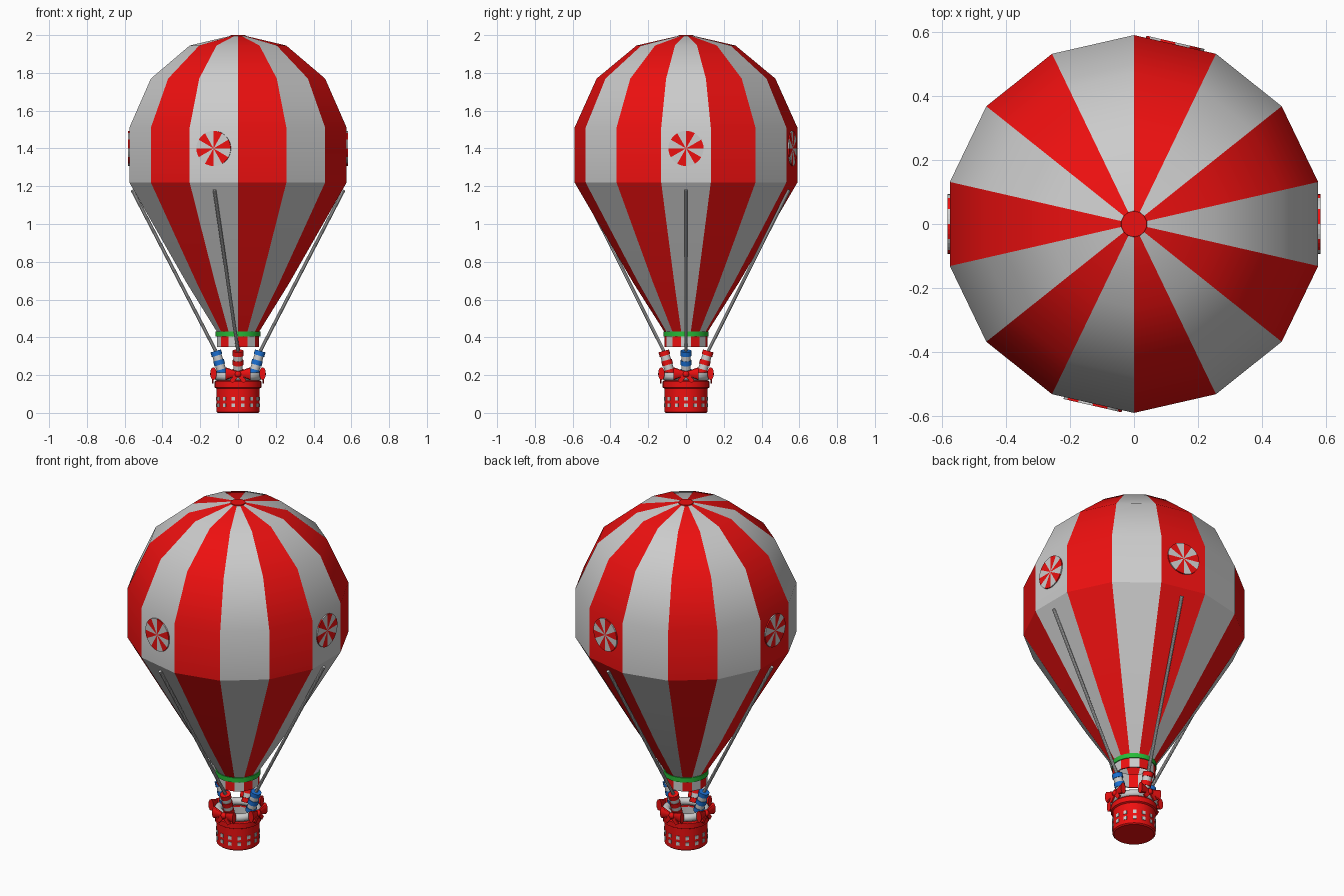
import bpy, bmesh
from math import sin, cos, pi, radians
from mathutils import Vector, Matrix

if "Cube" in bpy.data.objects:
    bpy.data.objects.remove(bpy.data.objects["Cube"])

def material(name, rgb):
    m = bpy.data.materials.new(name)
    m.diffuse_color = (*rgb, 1)
    m.use_nodes = True
    m.node_tree.nodes["Principled BSDF"].inputs["Base Color"].default_value = m.diffuse_color
    return m

RED = material("red", (0.85, 0.005, 0.005))
GREEN = material("green", (0.02, 0.5, 0.04))
BLUE = material("blue", (0.01, 0.16, 0.65))
GREY = None
N = 14                 # balloon panels
STEP = 2 * pi / N

def finish(name, bm, mats, angle=30):
    me = bpy.data.meshes.new(name)
    bm.to_mesh(me)
    bm.free()
    for m in mats:
        me.materials.append(m)
    ob = bpy.data.objects.new(name, me)
    bpy.context.collection.objects.link(ob)
    bpy.ops.object.select_all(action='DESELECT')
    ob.select_set(True)
    bpy.context.view_layer.objects.active = ob
    if angle:
        bpy.ops.object.shade_smooth_by_angle(angle=radians(angle))
    return ob

def lathe(name, profile, n, mats, striped=False, angle=30):
    """Revolve (r, z) points listed bottom to top; striped keeps each panel separate."""
    bm = bmesh.new()
    for k in range(n):
        a0, a1 = pi / 2 + k * 2 * pi / n, pi / 2 + (k + 1) * 2 * pi / n
        rows = [[bm.verts.new((r * cos(a), r * sin(a), z)) for a in (a0, a1)] for r, z in profile]
        for p, q in zip(rows, rows[1:]):
            f = bm.faces.new((p[0], p[1], q[1], q[0]))
            f.material_index = k % 2 if striped else 0
    if not striped:
        bmesh.ops.remove_doubles(bm, verts=bm.verts, dist=1e-5)
    return finish(name, bm, mats, angle)

def rod(name, p, q, r0, r1, mat, n=16):
    p, q = Vector(p), Vector(q)
    d = q - p
    mtx = Matrix.Translation((p + q) / 2) @ d.to_track_quat('Z', 'Y').to_matrix().to_4x4()
    bm = bmesh.new()
    bmesh.ops.create_cone(bm, cap_ends=True, segments=n, radius1=r0, radius2=r1,
                          depth=d.length, matrix=mtx)
    return finish(name, bm, [mat])

def frame(a, r, z):
    """Local frame on the side of the model: x = tangent, y = outward, z = up."""
    return Matrix.Translation((r * cos(a), r * sin(a), z)) @ Matrix.Rotation(a - pi / 2, 4, 'Z')

# Envelope: fourteen alternating panels
lathe("envelope", [(0.115, 0.43), (0.28, 0.69), (0.45, 0.98), (0.59, 1.22), (0.59, 1.51),
                   (0.473, 1.77), (0.262, 1.945), (0.035, 1.997)], N, [GREY, RED], True, 29)
rod("crown_cap", (0, 0, 1.99), (0, 0, 2.0), 0.042, 0.04, RED, N)

# Striped collar and green band at the mouth
lathe("collar", [(0.108, 0.43), (0.108, 0.35), (0.115, 0.35), (0.115, 0.43)], N, [GREY, RED], True)
lathe("collar_band", [(0.115, 0.405), (0.12, 0.405), (0.12, 0.432), (0.112, 0.432)], 28, [GREEN])

# Pinwheel discs on four panels
for i, a in enumerate((0, pi / 2 - STEP / 2, pi, 1.5 * pi - STEP / 2)):
    bm = bmesh.new()
    mtx = frame(a, 0.576, 1.40)
    R, S = 0.093, 12
    def pt(r, t, y):
        return bm.verts.new(mtx @ Vector((r * cos(t), y, r * sin(t))))
    for k in range(S):
        ts = [2 * pi * (k + j / 3) / S for j in range(4)]
        rim = [pt(R, t, 0.006) for t in ts]
        back = [pt(R, t, -0.004) for t in ts]
        f = [bm.faces.new([pt(0, 0, 0.006)] + rim[::-1])]
        f += [bm.faces.new((rim[j], rim[j + 1], back[j + 1], back[j])) for j in range(3)]
        for face in f:
            face.material_index = k % 2
    finish(f"pinwheel_{i}", bm, [GREY, RED], 0)

# Basket: hollow tub with thick rim
lathe("basket", [(0, 0), (0.108, 0), (0.115, 0.006), (0.115, 0.13), (0.124, 0.135), (0.124, 0.165),
                 (0.118, 0.172), (0.1, 0.172), (0.1, 0.16)], 28, [RED])
lathe("basket_lining", [(0.1, 0.165), (0.1, 0.03), (0, 0.03)], 28, [GREY])

# Padded roll around the basket top
lathe("padded_roll", [(0.105 + 0.022 * cos(t * pi / 5), 0.192 + 0.022 * sin(t * pi / 5))
                      for t in range(11)], 28, [GREY], angle=60)

# Two rows of small square windows
bm = bmesh.new()
for k in range(N):
    for z in (0.04, 0.075):
        bmesh.ops.create_cube(bm, size=1, matrix=frame(pi / 2 + (k + 0.5) * STEP, 0.114, z)
                              @ Matrix.Diagonal((0.019, 0.007, 0.02, 1)))
finish("basket_windows", bm, [GREY], 0)

# Each side: rope, striped post and bow
for i, tilt in enumerate((0, -STEP / 2, 0, -STEP / 2)):
    a = i * pi / 2
    out = Vector((cos(a), sin(a), 0))
    up = Vector((0, 0, 1))
    low, high = out * 0.082 + up * 0.205, out * 0.118 + up * 0.328
    anchor = Vector((cos(a + tilt), sin(a + tilt), 0)) * 0.56 + up * 1.18
    rod(f"rope_{i}", high, anchor, 0.009, 0.009, GREY, 10)
    colour = BLUE if i % 2 == 0 else RED
    for b in range(5):
        r = 0.029 if b % 2 == 0 else 0.025
        rod(f"post_{i}_band_{b}", low.lerp(high, b / 5), low.lerp(high, (b + 1) / 5),
            r, r, colour if b % 2 == 0 else GREY)

    # Bow: knot, two flared loops and two tails
    bm = bmesh.new()
    mtx = frame(a, 0.13, 0.205)
    bmesh.ops.create_uvsphere(bm, u_segments=12, v_segments=8, radius=0.018, matrix=mtx)
    for s in (-1, 1):
        loop = mtx @ Matrix.Translation((s * 0.036, 0, 0.003)) @ Matrix.Rotation(s * pi / 2, 4, 'Y')
        loop = loop @ Matrix.Diagonal((1, 0.5, 1, 1))
        bmesh.ops.create_cone(bm, cap_ends=True, segments=12, radius1=0.012, radius2=0.034,
                              depth=0.06, matrix=loop)
        tail = mtx @ Matrix.Translation((s * 0.022, 0.003, -0.024)) @ Matrix.Rotation(-s * 0.7, 4, 'Y')
        bmesh.ops.create_cube(bm, size=1, matrix=tail @ Matrix.Diagonal((0.022, 0.008, 0.045, 1)))
    finish(f"bow_{i}", bm, [RED])
